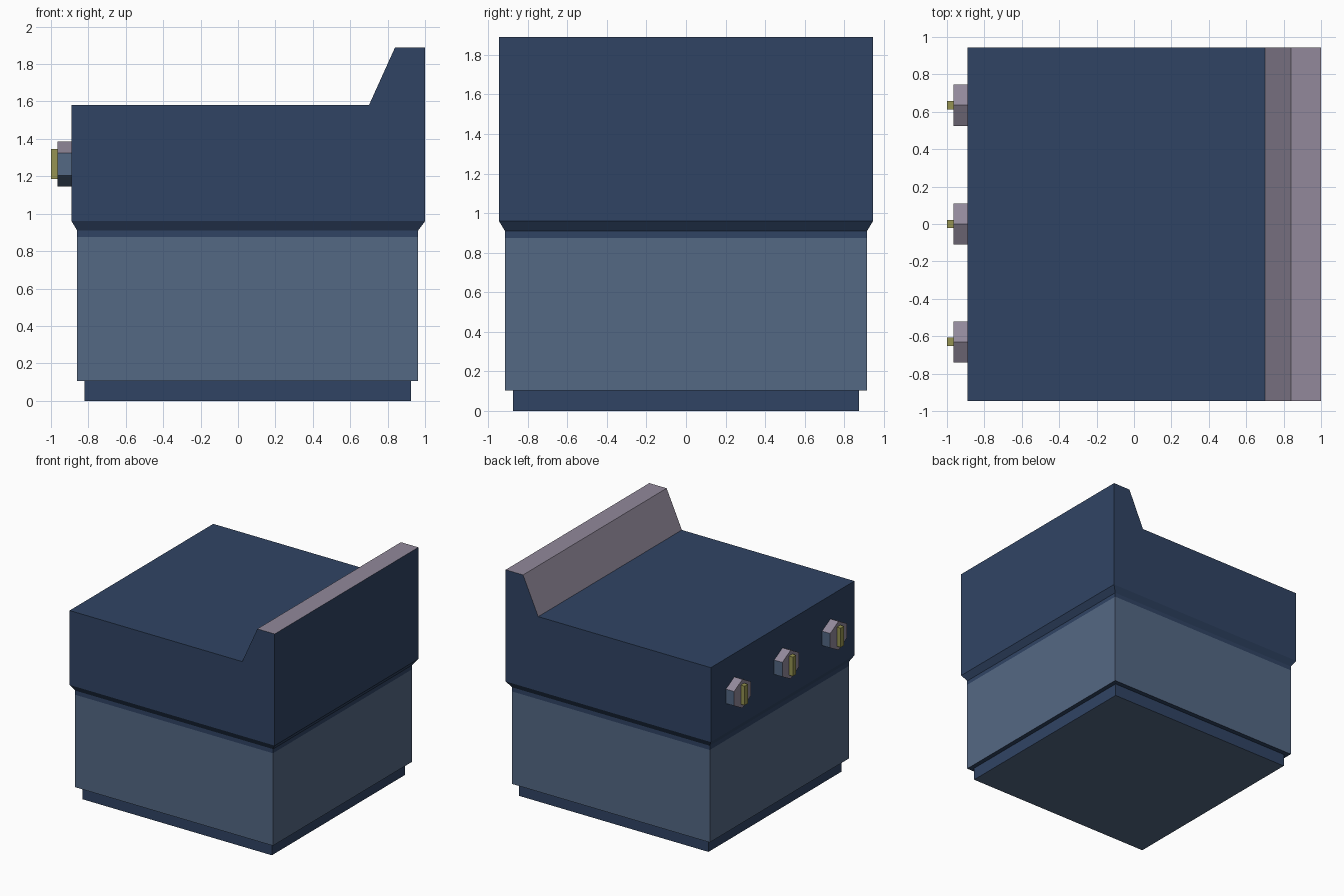
import bpy, bmesh, math

if "Cube" in bpy.data.objects:
    bpy.data.objects.remove(bpy.data.objects["Cube"])


def material(name, r, g, b):
    lin = lambda c: ((c / 255 + 0.055) / 1.055) ** 2.4
    m = bpy.data.materials.new(name)
    m.diffuse_color = (lin(r), lin(g), lin(b), 1)
    m.use_nodes = True
    m.node_tree.nodes["Principled BSDF"].inputs["Base Color"].default_value = m.diffuse_color
    return m


navy = material("navy blue", 48, 68, 100)
slate = material("slate blue", 84, 104, 132)
mauve = material("mauve grey", 146, 137, 155)
olive = material("olive yellow", 150, 148, 82)


def finish(name, bm, mats, rule=None):
    bmesh.ops.recalc_face_normals(bm, faces=bm.faces)
    bm.normal_update()
    if rule:
        for f in bm.faces:
            f.material_index = rule(f)
    me = bpy.data.meshes.new(name)
    bm.to_mesh(me)
    bm.free()
    for m in mats:
        me.materials.append(m)
    ob = bpy.data.objects.new(name, me)
    bpy.context.collection.objects.link(ob)
    return ob


def extrude(name, points, vec, mats, rule=None):
    """Extrude a closed 3D outline along vec."""
    bm = bmesh.new()
    face = bm.faces.new([bm.verts.new(p) for p in points])
    new = bmesh.ops.extrude_face_region(bm, geom=[face], use_keep_orig=True)["geom"]
    bmesh.ops.translate(bm, vec=vec, verts=[v for v in new if isinstance(v, bmesh.types.BMVert)])
    return finish(name, bm, mats, rule)


def box(name, x0, x1, y0, y1, z0, z1, mats, rule=None):
    return extrude(name, [(x0, y0, z0), (x1, y0, z0), (x1, y1, z0), (x0, y1, z0)],
                   (0, 0, z1 - z0), mats, rule)


# Plinth with a slate underside
box("plinth", -0.82, 0.925, -0.875, 0.875, 0, 0.11, [navy, slate],
    lambda f: 1 if f.normal.z < -0.5 else 0)

# Lower cabinet and the navy band around its top
box("lower_cabinet", -0.86, 0.963, -0.915, 0.915, 0.105, 0.875, [slate, navy],
    lambda f: 1 if abs(f.normal.z) > 0.5 else 0)
box("cabinet_band", -0.86, 0.963, -0.915, 0.915, 0.875, 0.91, [navy])

# Bevelled underside of the top block
bm = bmesh.new()
rings = [[bm.verts.new(p) for p in
          ((x0, -y, z), (x1, -y, z), (x1, y, z), (x0, y, z))]
         for x0, x1, y, z in ((-0.86, 0.963, 0.915, 0.91), (-0.89, 1.0, 0.945, 0.96))]
for i in range(4):
    j = (i + 1) % 4
    bm.faces.new((rings[0][i], rings[0][j], rings[1][j], rings[1][i]))
finish("bevelled_ledge", bm, [navy])

# Top block with the raised back panel; the panel's sloped and top faces are mauve
profile = [(-0.89, 0.96), (1.0, 0.96), (1.0, 1.89), (0.84, 1.89), (0.70, 1.58), (-0.89, 1.58)]
extrude("top_block", [(x, -0.945, z) for x, z in profile], (0, 1.89, 0), [navy, mauve],
        lambda f: 1 if f.normal.z > 0.1 and f.calc_center_median().z > 1.6 else 0)

# Three hexagonal knobs with olive grips
for n, y in enumerate((-0.63, 0.0, 0.635), 1):
    hexagon = [(-0.89, y + 0.127 * math.sin(math.radians(60 * i)),
                1.265 + 0.12 * math.cos(math.radians(60 * i))) for i in range(6)]
    extrude(f"knob_{n}", hexagon, (-0.075, 0, 0), [slate, mauve],
            lambda f: 1 if f.normal.z > 0.3 or f.normal.x < -0.5 else 0)
    box(f"knob_grip_{n}", -1.0, -0.96, y - 0.022, y + 0.022, 1.185, 1.345, [olive])
